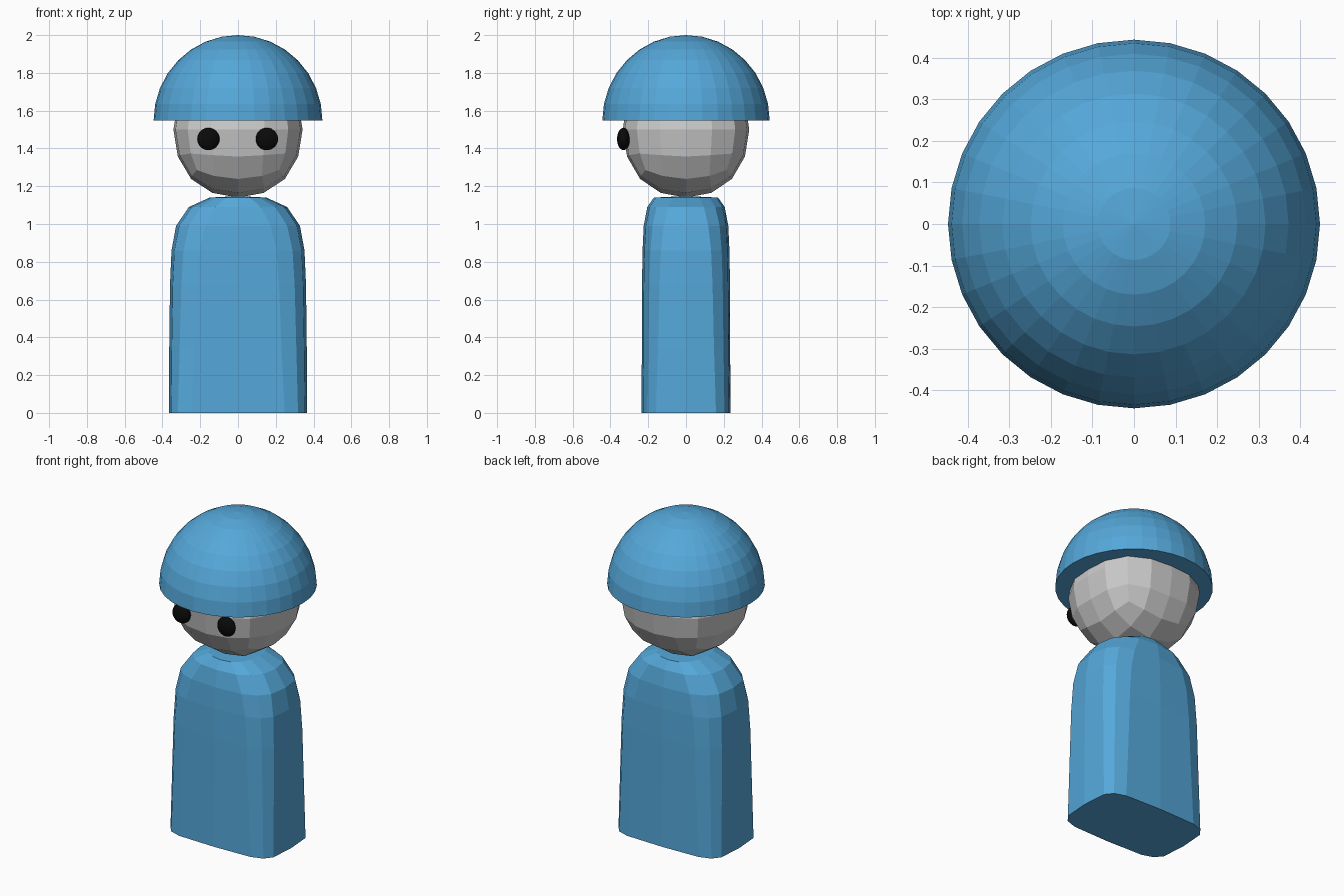
import bpy, bmesh
from math import sin, cos, pi, copysign
from mathutils import Vector

if "Cube" in bpy.data.objects:
    bpy.data.objects.remove(bpy.data.objects["Cube"])


def material(name, rgb):
    m = bpy.data.materials.new(name)
    m.diffuse_color = (*rgb, 1)
    m.use_nodes = True
    m.node_tree.nodes["Principled BSDF"].inputs["Base Color"].default_value = m.diffuse_color
    return m


def add_object(name, bm, mat=None):
    bmesh.ops.recalc_face_normals(bm, faces=bm.faces)
    mesh = bpy.data.meshes.new(name)
    bm.to_mesh(mesh)
    bm.free()
    obj = bpy.data.objects.new(name, mesh)
    bpy.context.collection.objects.link(obj)
    if mat:
        mesh.materials.append(mat)
    return obj


def loft(bm, rings):
    """Bridge equally long loops of vertices."""
    for lo, hi in zip(rings, rings[1:]):
        n = len(lo)
        for i in range(n):
            j = (i + 1) % n
            bm.faces.new((lo[i], lo[j], hi[j], hi[i]))


def oval(bm, a, b, z, power, count):
    """Ring of vertices on a superellipse."""
    def s(v):
        return 0 if abs(v) < 1e-6 else copysign(abs(v) ** (2 / power), v)
    angles = [2 * pi * i / count for i in range(count)]
    return [bm.verts.new((a * s(cos(t)), b * s(sin(t)), z)) for t in angles]


def fan(bm, ring, z):
    tip = bm.verts.new((0, 0, z))
    for i, v in enumerate(ring):
        bm.faces.new((v, ring[(i + 1) % len(ring)], tip))


blue = material("blue", (0.09, 0.39, 0.70))
black = material("black", (0.003, 0.003, 0.003))

# Body: boxy at the base, rounding off towards the shoulders
# (half width, half depth, height, squareness)
sections = [
    (0.366, 0.235, 0.00, 4.9),
    (0.364, 0.234, 0.35, 4.2),
    (0.360, 0.233, 0.68, 3.8),
    (0.352, 0.230, 0.86, 3.5),
    (0.328, 0.224, 0.99, 3.0),
    (0.260, 0.205, 1.09, 2.5),
    (0.150, 0.170, 1.14, 2.2),
]
bm = bmesh.new()
rings = [oval(bm, *s, 16) for s in sections]
loft(bm, rings)
bm.faces.new(rings[0])
fan(bm, rings[-1], 1.148)
add_object("body", bm, blue)

# Head: subdivided cube, slightly squared in plan
bm = bmesh.new()
bmesh.ops.create_cube(bm, size=2)
head = add_object("head", bm)
sub = head.modifiers.new("round", 'SUBSURF')
sub.levels = sub.render_levels = 2
bpy.context.view_layer.objects.active = head
bpy.ops.object.modifier_apply(modifier=sub.name)
reach = max(v.co.z for v in head.data.vertices)
for v in head.data.vertices:
    p = v.co / reach
    flat = Vector((p.x, p.y)).length
    if flat > 1e-5:
        k = flat / (abs(p.x) ** 2.5 + abs(p.y) ** 2.5) ** 0.4
        p.x *= k
        p.y *= k
    v.co = (p.x * 0.342, p.y * 0.335, 1.5 + p.z * 0.36)

# Helmet: closed 32-sided half dome
bm = bmesh.new()
rings = [oval(bm, 0.447 * cos(t), 0.443 * cos(t), 1.547 + 0.453 * sin(t), 2, 32)
         for t in (pi / 16 * i for i in range(8))]
loft(bm, rings)
bm.faces.new(rings[0])
fan(bm, rings[-1], 2.0)
add_object("helmet", bm, blue)

# Eyes: flattened balls
for name, x in (("right_eye", -0.157), ("left_eye", 0.153)):
    bm = bmesh.new()
    bmesh.ops.create_uvsphere(bm, u_segments=32, v_segments=16, radius=1)
    bmesh.ops.scale(bm, vec=(0.059, 0.034, 0.059), verts=bm.verts)
    bmesh.ops.translate(bm, vec=(x, -0.331, 1.45), verts=bm.verts)
    add_object(name, bm, black)
